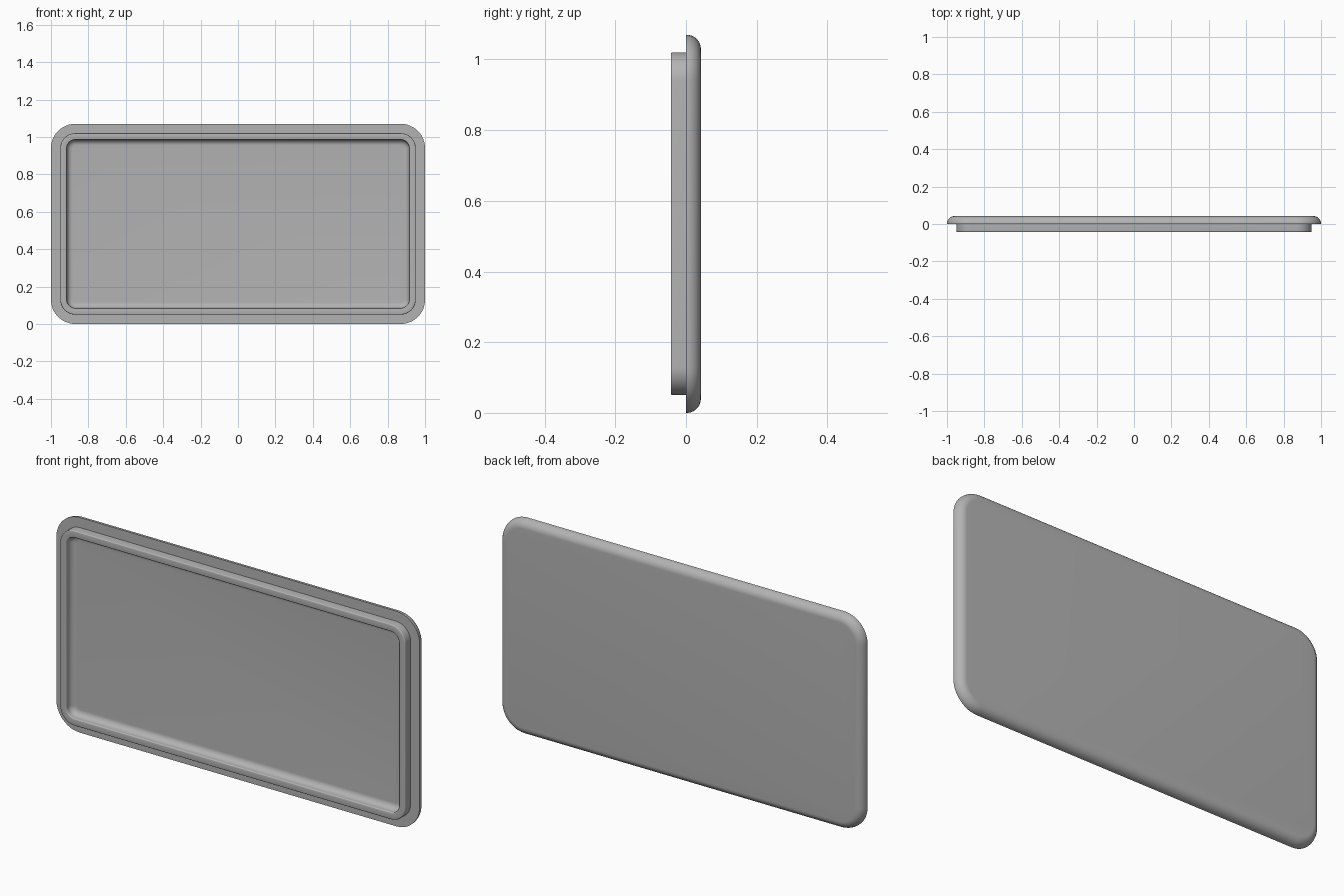
import bpy
import bmesh
from math import sin, cos, pi, radians

cube = bpy.data.objects.get("Cube")
if cube:
    bpy.data.objects.remove(cube, do_unlink=True)

HALF_W, HEIGHT, CORNER = 1.0, 1.07, 0.13
HALF_H = HEIGHT / 2

grey = bpy.data.materials.new("plain_grey")
grey.use_nodes = True
colour = (0.45, 0.45, 0.45, 1)
grey.diffuse_color = colour
grey.node_tree.nodes["Principled BSDF"].inputs["Base Color"].default_value = colour


def arc(cx, cy, r, start, end, steps):
    """Profile points (inset, depth) along an arc, angles in degrees."""
    angles = [radians(start + (end - start) * i / steps) for i in range(steps + 1)]
    return [(cx + r * cos(a), cy + r * sin(a)) for a in angles]


def rounded_loop(bm, inset, y, steps=12):
    """Ring of vertices around a rounded rectangle."""
    r = max(CORNER - inset, 0.025)
    w, h = HALF_W - inset - r, HALF_H - inset - r
    ring = []
    for k, (sx, sz) in enumerate([(1, 1), (-1, 1), (-1, -1), (1, -1)]):
        for i in range(steps + 1):
            a = (k + i / steps) * pi / 2
            ring.append(bm.verts.new((sx * w + r * cos(a), y, HALF_H + sz * h + r * sin(a))))
    return ring


def loft(name, profile):
    """Skin rounded rectangles along the profile and cap both ends."""
    bm = bmesh.new()
    rings = [rounded_loop(bm, *p) for p in profile]
    n = len(rings[0])
    for a, b in zip(rings, rings[1:]):
        for i in range(n):
            j = (i + 1) % n
            bm.faces.new((a[i], a[j], b[j], b[i]))
    bm.faces.new(rings[0])
    bm.faces.new(rings[-1])
    bmesh.ops.recalc_face_normals(bm, faces=bm.faces)
    mesh = bpy.data.meshes.new(name)
    bm.to_mesh(mesh)
    bm.free()
    mesh.materials.append(grey)
    obj = bpy.data.objects.new(name, mesh)
    bpy.context.collection.objects.link(obj)
    bpy.ops.object.select_all(action="DESELECT")
    obj.select_set(True)
    bpy.context.view_layer.objects.active = obj
    bpy.ops.object.shade_smooth_by_angle(angle=radians(35))
    return obj


# Recess floor and fillet, raised lip, flange, rounded back edge
profile = arc(0.115, -0.03, 0.03, 90, 180, 8)
profile += arc(0.08, -0.038, 0.005, 0, -90, 4)
profile += arc(0.055, -0.038, 0.005, -90, -180, 4)
profile += [(0.05, 0), (0, 0)]
profile += arc(0.04, 0.002, 0.04, 180, 90, 10)
loft("tray_panel", profile)
